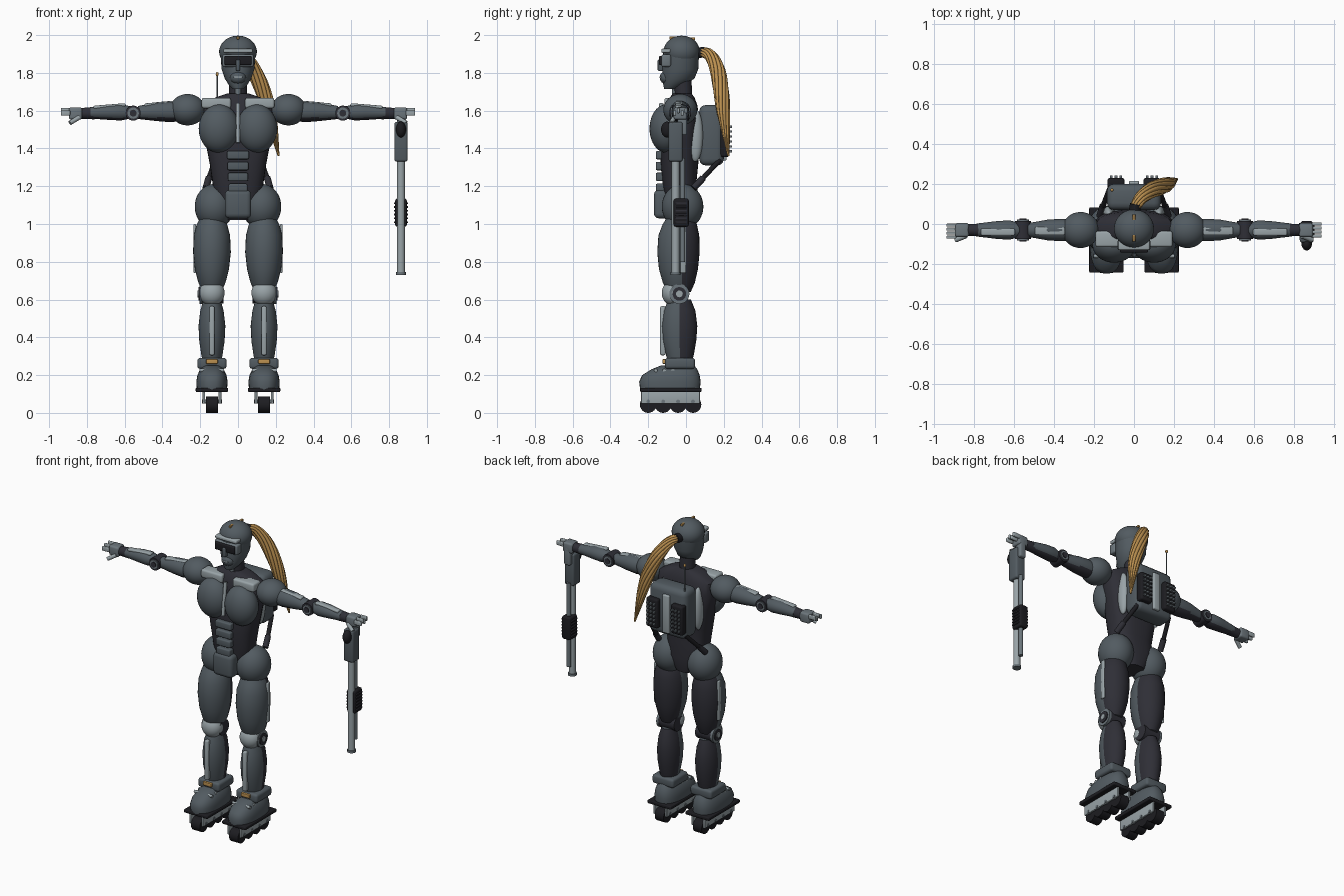
import bpy, bmesh, math
from mathutils import Vector, Matrix

old = bpy.data.objects.get("Cube")
if old:
    bpy.data.objects.remove(old)


def material(name, r, g, b):
    m = bpy.data.materials.new(name)
    m.use_nodes = True
    m.diffuse_color = (r, g, b, 1)
    m.node_tree.nodes["Principled BSDF"].inputs["Base Color"].default_value = (r, g, b, 1)
    return m


ARMOUR = material("slate armour", .085, .105, .12)
DARK = material("dark undersuit", .028, .028, .037)
STEEL = material("pale steel", .32, .37, .39)
GREY = material("mid grey metal", .15, .18, .2)
GOLD = material("gold", .5, .28, .08)
BLACK = material("black rubber", .012, .012, .015)


def finish(name, bm, mat, under=None, rule=None):
    """Turn a bmesh into an object; faces matching the rule get the second colour."""
    bmesh.ops.recalc_face_normals(bm, faces=bm.faces)
    me = bpy.data.meshes.new(name)
    me.materials.append(mat)
    if under:
        me.materials.append(under)
    for f in bm.faces:
        f.smooth = True
        if rule and rule(f.calc_center_median()):
            f.material_index = 1
    bm.to_mesh(me)
    bm.free()
    me.set_sharp_from_angle(angle=math.radians(38))
    ob = bpy.data.objects.new(name, me)
    bpy.context.scene.collection.objects.link(ob)
    return ob


def ball(name, mat, loc, radii, under=None, rule=None):
    bm = bmesh.new()
    m = Matrix.Translation(loc) @ Matrix.Diagonal((*radii, 1))
    bmesh.ops.create_uvsphere(bm, u_segments=32, v_segments=20, radius=1, matrix=m)
    return finish(name, bm, mat, under, rule)


def box(name, mat, loc, size, bevel=.008, tilt=0, axis="X"):
    bm = bmesh.new()
    bmesh.ops.create_cube(bm, size=1, matrix=Matrix.Diagonal((*size, 1)))
    if bevel:
        bmesh.ops.bevel(bm, geom=bm.edges[:], offset=bevel, segments=3, profile=.5, affect="EDGES")
    bm.transform(Matrix.Translation(loc) @ Matrix.Rotation(tilt, 4, axis))
    return finish(name, bm, mat)


def rod(name, mat, a, b, r, r_end=None):
    a, b = Vector(a), Vector(b)
    d = b - a
    bm = bmesh.new()
    m = Matrix.Translation((a + b) / 2) @ d.to_track_quat("Z", "Y").to_matrix().to_4x4()
    bmesh.ops.create_cone(bm, cap_ends=True, segments=24, radius1=r,
                          radius2=r if r_end is None else r_end, depth=d.length, matrix=m)
    return finish(name, bm, mat)


def loft(name, mat, sections, axis="z", power=1, under=None, rule=None):
    """Skin elliptical sections (position, centre a, centre b, radius a, radius b)."""
    bm, rings, n = bmesh.new(), [], 32
    for p, ca, cb, ra, rb in sections:
        ring = []
        for i in range(n):
            t = math.tau * i / n
            c, s = math.cos(t), math.sin(t)
            a = ca + ra * math.copysign(abs(c) ** power, c)
            b = cb + rb * math.copysign(abs(s) ** power, s)
            ring.append(bm.verts.new((a, b, p) if axis == "z" else (p, a, b)))
        rings.append(ring)
    for lo, hi in zip(rings, rings[1:]):
        for i in range(n):
            j = (i + 1) % n
            bm.faces.new((lo[i], lo[j], hi[j], hi[i]))
    bm.faces.new(rings[0])
    bm.faces.new(rings[-1])
    return finish(name, bm, mat, under, rule)


# Torso
loft("torso", DARK, [(1.02, 0, -.02, .06, .07), (1.12, 0, -.02, .13, .09), (1.22, 0, -.035, .135, .09),
                     (1.32, 0, -.035, .15, .1), (1.45, 0, -.03, .175, .1), (1.56, 0, -.02, .2, .09),
                     (1.63, 0, -.02, .19, .08), (1.67, 0, -.02, .12, .065), (1.69, 0, -.02, .06, .05)], power=.75)
rod("neck", DARK, (0, -.01, 1.6), (0, -.02, 1.8), .047)
rod("throat_tube", GREY, (0, -.055, 1.62), (0, -.06, 1.72), .015)
rod("sternum_bar", STEEL, (0, -.155, 1.43), (0, -.13, 1.64), .011)
for i in range(4):
    box("abdomen_plate_%d" % i, ARMOUR, (0, -.135, 1.365 - i * .058), (.115 - i * .005, .05, .045))
box("pelvis_guard", ARMOUR, (0, -.125, 1.105), (.14, .09, .15), .025)

# Head
loft("face", ARMOUR, [(1.715, 0, -.085, .028, .03), (1.735, 0, -.065, .048, .055), (1.77, 0, -.04, .07, .085),
                      (1.82, 0, -.03, .087, .095), (1.92, 0, -.025, .094, .095)])
ball("skull_cap", ARMOUR, (0, -.023, 1.912), (.1, .096, .085))
box("brow_band", STEEL, (0, -.105, 1.917), (.155, .05, .022), .007)
box("visor_mount", GREY, (0, -.105, 1.865), (.165, .05, .065), .01)
box("visor_lens", BLACK, (0, -.125, 1.866), (.142, .035, .048), .006)
box("nose_guard", ARMOUR, (0, -.13, 1.84), (.022, .04, .06), .007)
ball("muzzle", ARMOUR, (0, -.103, 1.775), (.042, .036, .035))
box("mouth", STEEL, (0, -.133, 1.777), (.045, .014, .008), .002)
for y in (-.07, .03):
    box("crest_mark", GOLD, (0, y, 1.985 if y < 0 else 1.981), (.014, .035, .014), .003)

# Ponytail: a core with twisted strands around it
rod("hair_socket", BLACK, (0, .05, 1.905), (.008, .1, 1.91), .028)
route = [(0, .07, 1.91), (.03, .125, 1.895), (.08, .165, 1.82), (.13, .185, 1.71), (.17, .2, 1.58), (.215, .225, 1.36)]
thick = [.024, .032, .04, .041, .034, .005]


def strand(name, points, radii):
    cu = bpy.data.curves.new(name, "CURVE")
    cu.dimensions, cu.bevel_depth, cu.bevel_resolution = "3D", 1, 2
    cu.use_fill_caps = True
    sp = cu.splines.new("POLY")
    sp.points.add(len(points) - 1)
    for q, p, r in zip(sp.points, points, radii):
        q.co, q.radius = (*p, 1), r
    cu.materials.append(GOLD)
    bpy.context.scene.collection.objects.link(bpy.data.objects.new(name, cu))


def along(values, t):
    """Catmull-Rom sample of a list of vectors."""
    k = min(int(t), len(values) - 2)
    u = t - k
    a, b, c, d = (values[max(0, min(len(values) - 1, k + j))] for j in (-1, 0, 1, 2))
    return b + (c - a) * (u / 2) + (a * 2 - b * 5 + c * 4 - d) * (u * u / 2) + (b * 3 - a - c * 3 + d) * (u ** 3 / 2)


steps = [i / 8 for i in range(41)]
path = [along([Vector(p) for p in route], t) for t in steps]
width = [max(.004, along(thick, t)) for t in steps]
strand("ponytail_core", path, [w * .8 for w in width])
for k in range(10):
    pts = []
    for i, (p, w) in enumerate(zip(path, width)):
        d = path[min(i + 1, 40)] - path[max(i - 1, 0)]
        side = d.cross(Vector((1, -1, 0))).normalized()
        turn = Matrix.Rotation(math.tau * k / 10 + i * .06, 3, d.normalized())
        pts.append(p + turn @ side * w * .75)
    strand("ponytail_strand_%d" % k, pts, [w * .27 for w in width])

# Backpack
box("backpack", ARMOUR, (0, .135, 1.47), (.27, .13, .32), .035)
box("backpack_spine", STEEL, (0, .2, 1.46), (.05, .03, .25), .008)
rod("antenna", GREY, (-.11, .17, 1.6), (-.11, .17, 1.79), .004)
ball("antenna_tip", GOLD, (-.11, .17, 1.793), (.008, .008, .011))

for side, s in (("left_", 1), ("right_", -1)):
    # Chest, collar and back fittings
    ball(side + "chest_plate", ARMOUR, (s * .1, -.105, 1.505), (.108, .088, .128))
    box(side + "collar_plate", STEEL, (s * .115, -.075, 1.64), (.155, .08, .055), .012)
    ball(side + "back_rib", STEEL, (s * .125, .05, 1.47), (.03, .04, .14))
    box(side + "vent_panel", BLACK, (s * .09, .205, 1.45), (.085, .05, .19), .012)
    for row in range(6):
        for col in (-1, 0, 1):
            box(side + "vent_stud", GREY, (s * .09 + col * .024, .235, 1.385 + row * .026), (.014, .016, .011), 0)
    rod(side + "strut", BLACK, (s * .12, .18, 1.34), (s * .17, .05, 1.2), .013)
    rod(side + "strut_sleeve", DARK, (s * .155, .09, 1.243), (s * .17, .04, 1.19), .018)

    # Legs: plated fronts, dark backs
    x = s * .138
    ball(side + "hip", ARMOUR, (s * .125, -.018, 1.092), (.104, .11, .12))
    loft(side + "thigh", ARMOUR, [(.64, x, -.035, .05, .06), (.69, x, -.038, .072, .085), (.76, x, -.04, .09, .103),
                                  (.85, x, -.04, .1, .112), (.94, x, -.038, .096, .108), (1.0, x, -.033, .08, .09),
                                  (1.05, x, -.03, .05, .06)], under=DARK, rule=lambda c: c.y > -.02)
    box(side + "thigh_rail", STEEL, (s * .229, -.015, .87), (.014, .03, .26), .006)
    rod(side + "knee_joint", DARK, (x - .062, -.035, .63), (x + .062, -.035, .63), .05)
    ball(side + "knee_cap", STEEL, (x, -.068, .635), (.067, .06, .068))
    for r, reach, mat in ((.053, .066, GREY), (.036, .072, DARK), (.018, .077, STEEL)):
        rod(side + "knee_disc", mat, (x + s * .05, -.035, .63), (x + s * reach, -.035, .63), r)
    loft(side + "shin", ARMOUR, [(.25, x, -.03, .045, .055), (.3, x, -.032, .055, .072), (.38, x, -.034, .067, .088),
                                 (.46, x, -.034, .071, .094), (.54, x, -.034, .062, .084), (.6, x, -.034, .045, .06)],
         under=DARK, rule=lambda c: c.y > -.03)
    box(side + "shin_ridge", STEEL, (x, -.122, .435), (.028, .03, .26), .009)

    # Skate boots
    box(side + "ankle_cuff", ARMOUR, (x, -.032, .262), (.155, .16, .058), .015)
    box(side + "ankle_buckle", GOLD, (x, -.112, .272), (.062, .025, .024), .004)
    loft(side + "boot", ARMOUR, [(.125, x, -.085, .08, .158), (.165, x, -.085, .083, .163), (.2, x, -.08, .077, .152),
                                 (.23, x, -.062, .063, .122), (.25, x, -.045, .045, .09)], power=.8)
    for y in (-.16, -.115, -.07):
        rod(side + "boot_strap", STEEL, (x - .065, y, .225), (x + .065, y, .225), .009)
    box(side + "sole", BLACK, (x, -.08, .122), (.172, .325, .022), .006)
    for edge in (-1, 1):
        box(side + "wheel_frame", STEEL, (x + edge * .043, -.082, .082), (.014, .31, .066), .004)
    for y in (-.2, -.121, -.042, .037):
        rod(side + "wheel", BLACK, (x - .032, y, .044), (x + .032, y, .044), .044)
        rod(side + "axle", GREY, (x - .053, y, .06), (x + .053, y, .06), .01)

    # Arms
    y = -.03
    ball(side + "shoulder", ARMOUR, (s * .267, y, 1.605), (.094, .09, .083))
    low = lambda c: c.z < 1.565
    loft(side + "upper_arm", ARMOUR, [(s * .3, y, 1.595, .05, .05), (s * .36, y, 1.595, .056, .056),
                                      (s * .43, y, 1.595, .052, .05), (s * .53, y, 1.59, .034, .034)],
         "x", under=DARK, rule=low)
    box(side + "upper_arm_plate", STEEL, (s * .42, y - .005, 1.636), (.15, .04, .018), .007, s * .09, "Y")
    rod(side + "elbow", DARK, (s * .555, y - .045, 1.587), (s * .555, y + .045, 1.587), .04)
    rod(side + "elbow_disc", GREY, (s * .555, y - .052, 1.587), (s * .555, y + .052, 1.587), .03)
    rod(side + "elbow_hub", DARK, (s * .555, y - .057, 1.587), (s * .555, y + .057, 1.587), .018)
    loft(side + "forearm", ARMOUR, [(s * .56, y, 1.59, .03, .03), (s * .62, y, 1.592, .048, .044),
                                    (s * .68, y, 1.592, .045, .041), (s * .78, y, 1.588, .033, .03)],
         "x", under=DARK, rule=low)
    box(side + "forearm_plate", STEEL, (s * .68, y - .01, 1.624), (.17, .035, .018), .007, s * .08, "Y")
    rod(side + "wrist", DARK, (s * .76, y, 1.587), (s * .84, y, 1.585), .033, .028)
    box(side + "palm", GREY, (s * .86, y, 1.585), (.07, .07, .065), .012)
    for i in range(4):
        fy = y - .036 + i * .02 if s < 0 else y - .03 + i * .02
        box(side + "finger", STEEL, (s * .913, fy, 1.588 + i % 2 * .012), (.05, .015, .028), .005)
    rod(side + "thumb", STEEL, (s * .84, y - .03, 1.565), (s * .89, y - .05, 1.535), .012)

# Long gun held in the left hand, pointing down
x = .863
box("gun_body", ARMOUR, (x, -.055, 1.435), (.07, .075, .21), .012)
box("gun_grip", GREY, (x, -.02, 1.53), (.045, .05, .12), .01)
ball("gun_sight", BLACK, (x, -.1, 1.5), (.026, .032, .042))
rod("gun_barrel", STEEL, (x, -.055, 1.35), (x, -.055, .74), .021)
rod("gun_muzzle", GREY, (x, -.055, .745), (x, -.055, .73), .026)
rod("gun_magazine_tube", GREY, (x, -.018, 1.35), (x, -.018, .8), .014)
box("gun_fore_grip", BLACK, (x, -.025, 1.06), (.062, .08, .15), .012)
for i in range(6):
    box("fore_grip_rib", DARK, (x, -.025, 1.01 + i * .02), (.076, .06, .009), .002)
